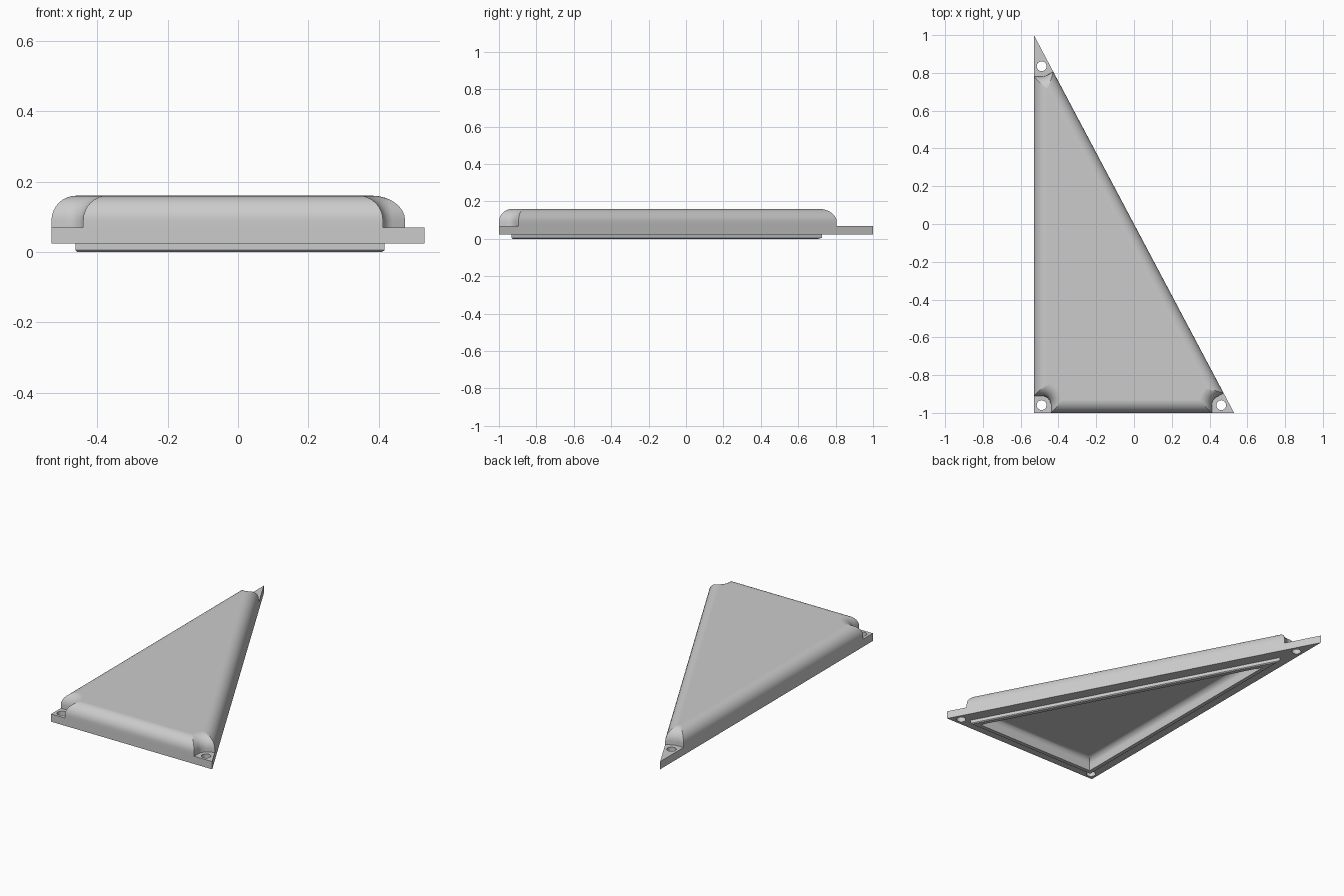
import bpy, bmesh, math
from mathutils import Vector

cube = bpy.data.objects.get("Cube")
if cube:
    bpy.data.objects.remove(cube)

# Main dimensions
CORNERS = [Vector(p) for p in ((-0.53, -1), (0.53, -1), (-0.53, 1))]
Z_PLATE, Z_TAB, Z_TOP = 0.024, 0.07, 0.16
FILLET = 0.07
HOLE_INSET, HOLE_R = 0.041, 0.026
NOTCH_R = (0.049, 0.05, 0.055)
LIP_INSET, OPENING_INSET, LIP_CHAMFER = 0.068, 0.097, 0.005
CEILING, CAVITY_FILLET = 0.075, 0.035
STEPS = 8

bm = bmesh.new()


def corner_dirs(i):
    """Corner, and unit directions along the previous and next side."""
    p = CORNERS[i]
    return p, (CORNERS[i - 1] - p).normalized(), (CORNERS[(i + 1) % 3] - p).normalized()


def inset_corner(i, d):
    p, u, v = corner_dirs(i)
    return p + (u + v) * d / abs(u.cross(v))


def notch(i, d):
    """Outline around a corner tab, with the whole outline inset by d."""
    p, u, v = corner_dirs(i)
    h = inset_corner(i, HOLE_INSET)
    r, over = NOTCH_R[i] + d, d - HOLE_INSET
    along = math.sqrt(r * r - max(over, 0) ** 2)
    n1, n2 = Vector((-u.y, u.x)), Vector((-v.y, v.x))
    if n1.dot(v) < 0:
        n1.negate()
    end1, end2 = h + u * along + n1 * over, h + v * along + n2 * over
    a = u * along + n1 * max(over, 0)
    b = v * along + n2 * max(over, 0)
    sweep = math.atan2(a.cross(b), a.dot(b))
    start = math.atan2(a.y, a.x)
    arc = [h + Vector((math.cos(t), math.sin(t))) * r
           for t in (start + sweep * k / 12 for k in range(13))]
    return [end1] + arc + [end2]


def ring(points, z):
    return [bm.verts.new((p.x, p.y, z)) for p in points]


def bridge(a, b):
    for k in range(len(a)):
        j = (k + 1) % len(a)
        bm.faces.new((a[k], a[j], b[j], b[k]))


def loft(rings):
    for a, b in zip(rings, rings[1:]):
        bridge(a, b)


def fill(*loops):
    """Flat face between an outer loop and any inner loops."""
    edges = []
    for loop in loops:
        for k in range(len(loop)):
            pair = (loop[k - 1], loop[k])
            edges.append(bm.edges.get(pair) or bm.edges.new(pair))
    bmesh.ops.triangle_fill(bm, edges=edges, use_beauty=True)


def triangle(d, z):
    return ring([inset_corner(i, d) for i in range(3)], z)


def quarter(radius, top):
    """Inset and height pairs of a rounded upper edge."""
    angles = [math.pi / 2 * k / STEPS for k in range(STEPS + 1)]
    return [(radius * (1 - math.cos(a)), top - radius + radius * math.sin(a)) for a in angles]


# Raised body with rounded rim and notched corners
levels = [(0, Z_TAB)] + quarter(FILLET, Z_TOP)
body = [ring([p for i in range(3) for p in notch(i, d)], z) for d, z in levels]
loft(body)
bm.faces.new(body[-1])

# Base plate walls
base = triangle(0, Z_PLATE)
tips = triangle(0, Z_TAB)
n = len(body[0]) // 3
for i in range(3):
    j = (i + 1) % 3
    bm.faces.new((base[i], base[j], tips[j], body[0][j * n], body[0][i * n + n - 1], tips[i]))

# Corner tabs with screw holes
hole_loops = []
for i in range(3):
    c = inset_corner(i, HOLE_INSET)
    circle = [c + Vector((math.cos(t), math.sin(t))) * HOLE_R
              for t in (math.tau * k / 24 for k in range(24))]
    upper, lower = ring(circle, Z_TAB), ring(circle, Z_PLATE)
    bridge(lower, upper)
    fill([tips[i]] + body[0][i * n:(i + 1) * n], upper)
    hole_loops.append(lower)

# Locating lip under the plate
lip = [triangle(LIP_INSET, Z_PLATE), triangle(LIP_INSET, LIP_CHAMFER),
       triangle(LIP_INSET + LIP_CHAMFER, 0)]
loft(lip)
fill(base, lip[0], *hole_loops)

# Hollow inside with rounded ceiling edge
cavity = [triangle(OPENING_INSET, 0)]
cavity += [triangle(OPENING_INSET + d, z) for d, z in quarter(CAVITY_FILLET, CEILING)]
bridge(lip[-1], cavity[0])
loft(cavity)
bm.faces.new(cavity[-1])

bmesh.ops.remove_doubles(bm, verts=bm.verts, dist=1e-5)
bmesh.ops.recalc_face_normals(bm, faces=bm.faces)

mesh = bpy.data.meshes.new("triangular_cover")
bm.to_mesh(mesh)
bm.free()
cover = bpy.data.objects.new("triangular_cover", mesh)
bpy.context.collection.objects.link(cover)

# Plain grey finish
grey = bpy.data.materials.new("light_grey")
grey.use_nodes = True
colour = (0.6, 0.6, 0.6, 1)
grey.diffuse_color = colour
grey.node_tree.nodes["Principled BSDF"].inputs["Base Color"].default_value = colour
mesh.materials.append(grey)

# Smooth fillets, with large faces kept flat
bpy.ops.object.select_all(action="DESELECT")
cover.select_set(True)
bpy.context.view_layer.objects.active = cover
bpy.ops.object.shade_smooth_by_angle(angle=math.radians(30))
weighted = cover.modifiers.new("flat_face_normals", "WEIGHTED_NORMAL")
weighted.keep_sharp = True
